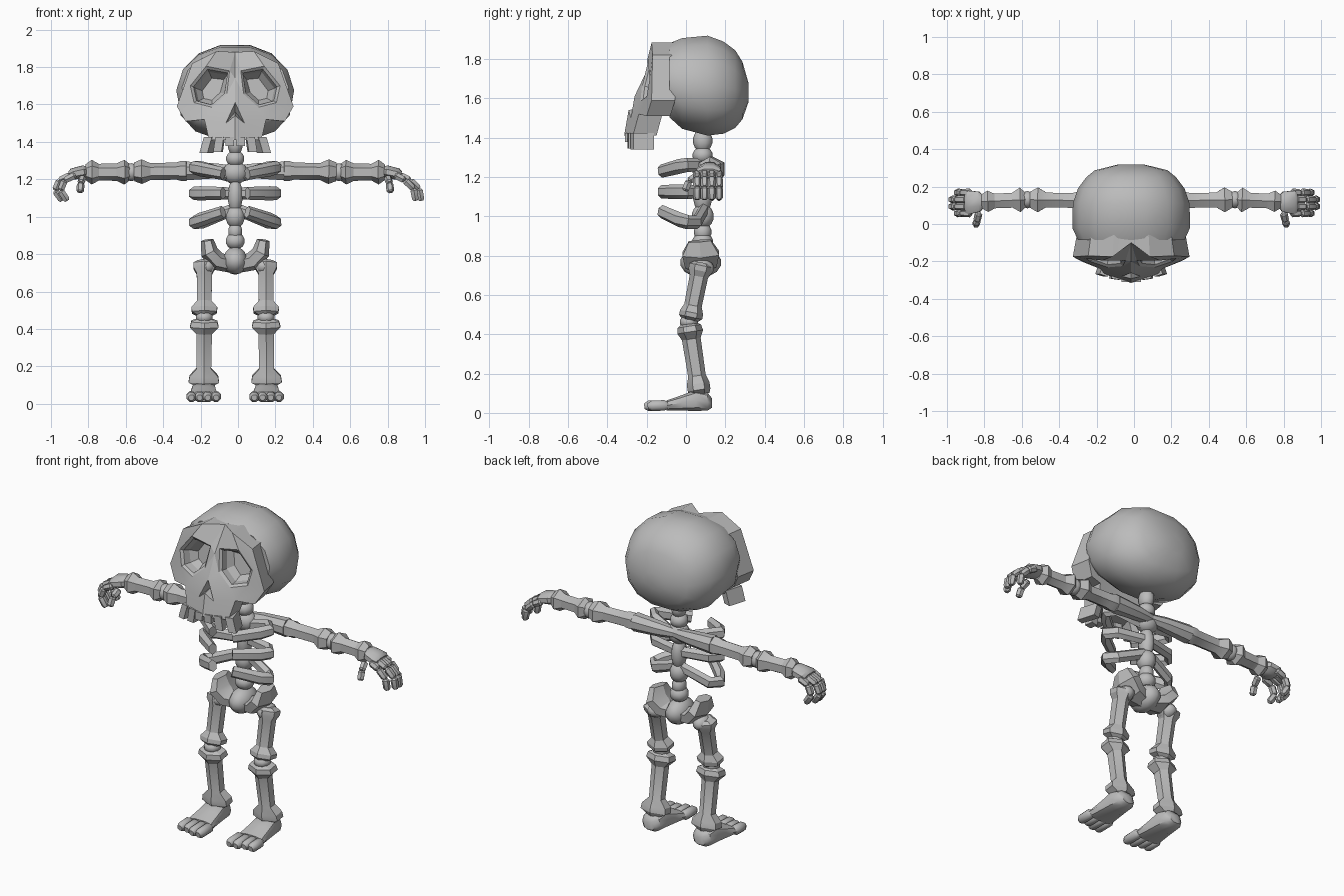
import bpy, bmesh, math
from mathutils import Vector

if "Cube" in bpy.data.objects:
    bpy.data.objects.remove(bpy.data.objects["Cube"])

C = -0.015  # body centre line
bone_mat = bpy.data.materials.new("bone_grey")
bone_mat.diffuse_color = (0.5, 0.5, 0.5, 1)
bone_mat.use_nodes = True
bone_mat.node_tree.nodes["Principled BSDF"].inputs["Base Color"].default_value = bone_mat.diffuse_color


def finish(name, bm, angle=35):
    bmesh.ops.recalc_face_normals(bm, faces=bm.faces)
    me = bpy.data.meshes.new(name)
    bm.to_mesh(me)
    bm.free()
    me.materials.append(bone_mat)
    ob = bpy.data.objects.new(name, me)
    ob.location.x = C
    bpy.context.collection.objects.link(ob)
    bpy.ops.object.select_all(action='DESELECT')
    ob.select_set(True)
    bpy.context.view_layer.objects.active = ob
    bpy.ops.object.shade_smooth_by_angle(angle=math.radians(angle))
    return ob


def skin(name, rings, angle=35):
    """Closed skin over a row of equal rings."""
    bm = bmesh.new()
    rows = [[bm.verts.new(p) for p in r] for r in rings]
    n = len(rows[0])
    for a, b in zip(rows, rows[1:]):
        for i in range(n):
            j = (i + 1) % n
            bm.faces.new((a[i], a[j], b[j], b[i]))
    bm.faces.new(rows[0])
    bm.faces.new(rows[-1])
    return finish(name, bm, angle)


def tube(name, pts, radii, sides=6, ref=(0, 0, 1), angle=35):
    """Tube along points; a radius is a number or (across, along ref)."""
    pts = [Vector(p) for p in pts]
    rings = []
    for i, p in enumerate(pts):
        t = (pts[min(i + 1, len(pts) - 1)] - pts[max(i - 1, 0)]).normalized()
        u = t.cross(Vector(ref)).normalized()
        v = u.cross(t)
        r = radii[i]
        ru, rv = r if isinstance(r, tuple) else (r, r)
        rings.append([p + u * ru * math.cos(a) + v * rv * math.sin(a)
                      for a in (2 * math.pi * (k + .5) / sides for k in range(sides))])
    return skin(name, rings, angle)


def bone(name, p0, p1, profile, ref):
    p0, p1 = Vector(p0), Vector(p1)
    return tube(name, [p0.lerp(p1, t) for t, r in profile], [r for t, r in profile], 6, ref, 25)


def loft(name, sections, sides, power=1.0, angle=35, skew=0):
    """Rounded sections along y: (x, y, half width, bottom, top); skew widens the lower half."""
    def f(v):
        return math.copysign(abs(v) ** power, v)
    rings = []
    for x, y, w, lo, hi in sections:
        rings.append([(x + w * f(math.cos(a)) * (1 - skew * math.sin(a)), y,
                       (lo + hi) / 2 + (hi - lo) / 2 * f(math.sin(a)))
                      for a in (2 * math.pi * k / sides for k in range(sides))])
    return skin(name, rings, angle)


def ball(name, p, r):
    bm = bmesh.new()
    bmesh.ops.create_uvsphere(bm, u_segments=10, v_segments=7, radius=1)
    for v in bm.verts:
        v.co = Vector([c * k for c, k in zip(v.co, r)]) + Vector(p)
    return finish(name, bm, 60)


# Cranium
loft("cranium", [(0, .318, .07, 1.58, 1.68), (0, .287, .195, 1.49, 1.79),
                 (0, .25, .24, 1.445, 1.85), (0, .19, .285, 1.415, 1.895),
                 (0, .11, .312, 1.405, 1.925), (0, -.02, .315, 1.44, 1.912),
                 (0, -.085, .285, 1.5, 1.885)], 14, .9, 50, .06)

# Face mask: half outline and features, mirrored
P = dict(A=(0, -.1, 1.88), B=(.1, -.175, 1.885), C=(.23, -.17, 1.82), D=(.312, -.175, 1.59),
         E=(.265, -.2, 1.51), F=(.165, -.24, 1.52), G=(.14, -.27, 1.41), H=(0, -.315, 1.41),
         I=(0, -.292, 1.54), J=(0, -.262, 1.61), K=(0, -.2, 1.74), L=(.05, -.28, 1.5),
         N=(0, -.2, 1.56), a=(.03, -.195, 1.78), b=(.155, -.195, 1.805), c=(.24, -.185, 1.7),
         d=(.22, -.2, 1.61), e=(.125, -.232, 1.585), f=(.045, -.225, 1.655))
FACES = "ABba AaK BCcb CDdc DEFd dFe JeFL Jfe KfJ afK FGL LGHI JLN LIN abcdef".split()
bm = bmesh.new()
eyes = []
for s in (1, -1):
    front = {k: bm.verts.new((s * x, y, z)) for k, (x, y, z) in P.items()}
    back = {k: bm.verts.new((front[k].co.x * .93, front[k].co.y + .12, front[k].co.z)) for k in "ABCDEFGH"}
    for word in FACES:
        face = bm.faces.new([front[k] for k in word])
    eyes.append(face)
    for k, m in zip("ABCDEFG", "BCDEFGH"):
        bm.faces.new((front[k], front[m], back[m], back[k]))
    bm.faces.new([back[k] for k in "ABCDEFGH"])
bmesh.ops.remove_doubles(bm, verts=bm.verts, dist=1e-5)
bmesh.ops.recalc_face_normals(bm, faces=bm.faces)
for thick, depth in ((.016, -.012), (.008, -.04), (.03, -.04)):  # sunken eye sockets
    bmesh.ops.inset_individual(bm, faces=eyes, thickness=thick, depth=depth)
finish("face", bm, 15)

# Upper teeth
for s in (1, -1):
    for i, (x, y, low, turn) in enumerate(((.03, -.285, 1.378, 0), (.08, -.27, 1.345, .15),
                                           (.13, -.222, 1.34, .3))):
        bm = bmesh.new()
        bmesh.ops.create_cube(bm, size=1)
        for v in bm.verts:
            k = v.co.copy()
            depth = .05 if i < 2 else .11
            px, py = k.x * .045, k.y * depth
            flare = .012 * i * (k.z < 0)
            v.co = (s * (x + flare + px * math.cos(turn) - py * math.sin(turn)),
                    y + px * math.sin(turn) + py * math.cos(turn),
                    low if k.z < 0 else 1.425)
        finish(f"tooth_{i}", bm)

# Spine
for i, (y, z, w, d, h) in enumerate(((.085, 1.385, .042, .05, .06), (.085, 1.31, .052, .052, .045),
                                     (.09, 1.235, .07, .058, .062), (.085, 1.11, .042, .05, .095),
                                     (.085, 1.0, .054, .057, .062), (.085, .92, .04, .045, .05),
                                     (.085, .87, .054, .054, .047), (.075, .765, .068, .105, .075))):
    ball(f"vertebra_{i}", (0, y, z), (w, d, h))

# Bone profiles: position along the bone, radius (or wide and deep radius)
THIGH = [(0, .04), (.05, (.068, .06)), (.14, (.066, .06)), (.24, .047), (.74, .045),
         (.86, (.08, .06)), (.94, (.076, .06)), (1, .04)]
SHIN = [(0, .04), (.04, (.08, .06)), (.12, (.088, .066)), (.22, .048), (.74, .045),
        (.85, (.088, .058)), (.94, (.094, .058)), (1, .05)]
ARM = [(0, .04), (.04, .053), (.14, .053), (.22, .046), (.7, .045), (.86, (.076, .066)), (1, .05)]
FORE = [(0, .045), (.12, (.076, .066)), (.3, .046), (.7, .045), (.86, .066), (1, .042)]

for s, side in ((1, "left"), (-1, "right")):
    def m(*p):
        return (s * p[0], p[1], p[2])

    # Ribs bend out from the spine and return to the front
    for i, (z0, z1, z2) in enumerate(((1.215, 1.262, 1.23), (1.125, 1.125, 1.125), (1.035, .97, 1.025))):
        mid = (z1 + z2) / 2
        tube(f"{side}_rib_{i}",
             [m(.02, .09, z0), m(.18, .055, z1), m(.222, .008, z1), m(.187, -.035, (z1 + mid) / 2),
              m(.065, -.125, z2)],
             [(.027, .032), (.027, .035), (.028, .036), (.03, .038), (.025, .034)], 6, (0, 0, 1), 25)
    # Shoulder blade
    tube(f"{side}_shoulder_blade", [m(0, .12, 1.245), m(.1, .125, 1.245), m(.26, .125, 1.245)],
         [.03, .043, .054], 8)
    # Arm
    bone(f"{side}_upper_arm", m(.25, .125, 1.245), m(.54, .13, 1.24), ARM, (0, 0, 1))
    ball(f"{side}_elbow", m(.555, .13, 1.238), (.045, .048, .048))
    bone(f"{side}_forearm", m(.565, .13, 1.238), m(.8, .12, 1.238), FORE, (0, 0, 1))
    # Hand
    tube(f"{side}_palm", [m(.79, .12, 1.24), m(.81, .12, 1.24), m(.87, .115, 1.228), m(.885, .115, 1.222)],
         [(.035, .028), (.058, .037), (.068, .033), (.058, .022)], 8)
    path = ([(.88, 1.222), (.935, 1.195), (.983, 1.15), (.995, 1.085)] if s > 0 else
            [(.88, 1.222), (.94, 1.195), (.963, 1.14), (.925, 1.085)])
    for i in range(4):
        y = .057 + .037 * i
        for j, ((xa, za), (xb, zb)) in enumerate(zip(path, path[1:])):
            k = .97 if i in (0, 3) else 1
            a, b = Vector(m(xa * k, y, za)), Vector(m(xb * k, y, zb))
            tube(f"{side}_finger_{i}_{j}", [a, a.lerp(b, .15), a.lerp(b, .85), b],
                 [.012, .021, .02, .012], 6, (0, 1, 0))
    thumb = [m(.815, .06, 1.21), m(.825, .015, 1.18), m(.83, -.005, 1.13)]
    for j in range(2):
        a, b = Vector(thumb[j]), Vector(thumb[j + 1])
        tube(f"{side}_thumb_{j}", [a, a.lerp(b, .15), a.lerp(b, .85), b],
             [.013, .021, .02, .013], 6, (1, 0, 0))
    # Pelvis wing
    tube(f"{side}_hip_wing", [m(.02, .08, .745), m(.09, .075, .76), m(.138, .075, .81), m(.15, .07, .875)],
         [(.055, .045), (.092, .05), (.108, .048), (.065, .034)], 6, (-s, 0, .6), 25)
    # Leg
    ball(f"{side}_hip_joint", m(.15, .08, .735), (.048, .065, .045))
    bone(f"{side}_thigh", m(.165, .08, .765), m(.165, .02, .47), THIGH, (0, 1, 0))
    ball(f"{side}_knee", m(.165, .015, .462), (.048, .048, .036))
    bone(f"{side}_shin", m(.165, .015, .455), m(.168, .07, .095), SHIN, (0, 1, 0))
    # Foot and toes
    x = s * .168
    loft(f"{side}_foot", [(x, .132, .035, .025, .075), (x, .11, .06, .01, .105), (x, .05, .068, .008, .12),
                          (x, -.02, .075, .01, .092), (x, -.1, .085, .012, .064)], 10, .75, 40)
    for i in range(4):
        tx = x + (i - 1.5) * .044
        tip = -.212 if s * (i - 1.5) < 0 else -.195
        tube(f"{side}_toe_{i}", [(tx, -.09, .036), (tx, -.11, .038), (tx, tip + .02, .036), (tx, tip, .033)],
             [.016, .029, .028, .016], 8, (0, 0, 1), 50)
